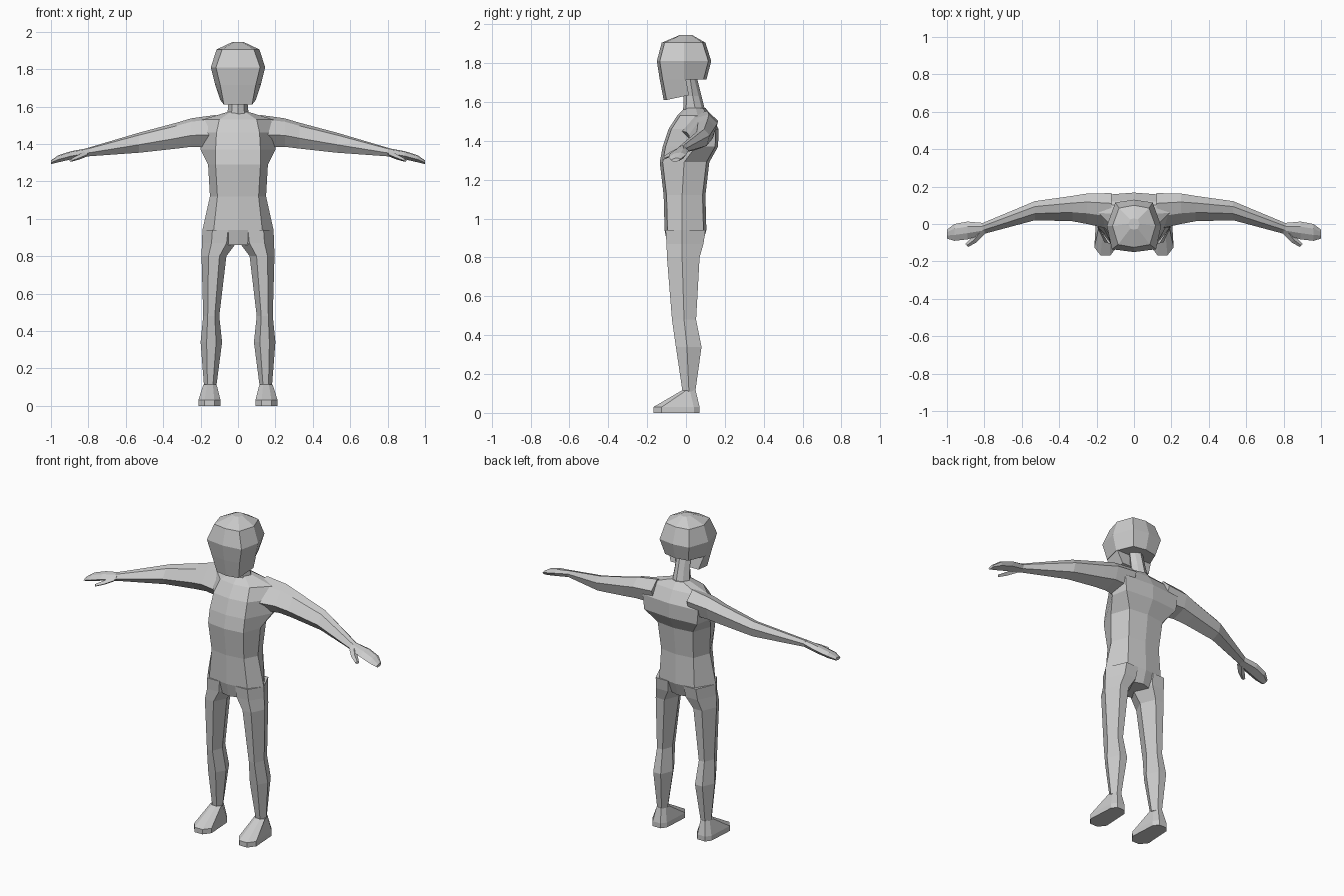
import bpy, bmesh

grey = bpy.data.materials.new("plain grey")
grey.diffuse_color = (0.6, 0.6, 0.6, 1)


def loft(name, rings, mirror=False, cap_start=True, cap_end=True):
    """Skin a list of equal-length point rings into one flat-shaded object."""
    bm = bmesh.new()
    loops = [[bm.verts.new(p) for p in ring] for ring in rings]
    n = len(loops[0])
    for a, b in zip(loops, loops[1:]):
        for i in range(n):
            j = (i + 1) % n
            bm.faces.new((a[i], a[j], b[j], b[i]))
    if cap_start:
        bm.faces.new(loops[0])
    if cap_end:
        bm.faces.new(loops[-1])
    bmesh.ops.recalc_face_normals(bm, faces=bm.faces[:])
    mesh = bpy.data.meshes.new(name)
    bm.to_mesh(mesh)
    bm.free()
    mesh.materials.append(grey)
    obj = bpy.data.objects.new(name, mesh)
    bpy.context.collection.objects.link(obj)
    if mirror:
        obj.modifiers.new("mirror", 'MIRROR').use_mirror_merge = False
    return obj


def body_ring(z, w, cw, yf, ym, yb, bw, inset=0.015):
    """Symmetric eight-sided ring: centre, corner and side points."""
    half = [(cw, yf + inset), (w, ym), (bw, yb - inset)]
    return ([(0, yf, z)] + [(x, y, z) for x, y in half] + [(0, yb, z)]
            + [(-x, y, z) for x, y in reversed(half)])


# Torso: height, half width, front corner, front, side line, back, back corner
loft("torso", [body_ring(*r) for r in (
    (0.86, 0.15, 0.05, -0.095, -0.02, 0.08, 0.05),
    (0.94, 0.19, 0.13, -0.11, -0.02, 0.105, 0.12),
    (1.12, 0.15, 0.11, -0.115, -0.02, 0.10, 0.11),
    (1.29, 0.16, 0.12, -0.135, -0.01, 0.12, 0.12),
    (1.37, 0.20, 0.12, -0.12, 0.05, 0.165, 0.18),
    (1.46, 0.21, 0.115, -0.09, 0.05, 0.168, 0.19),
    (1.53, 0.19, 0.10, -0.045, 0.06, 0.13, 0.17),
    (1.57, 0.06, 0.04, -0.005, 0.05, 0.10, 0.04))])

# Neck, leaning forward
loft("neck", [body_ring(*r) for r in (
    (1.55, 0.058, 0.035, -0.015, 0.05, 0.10, 0.035),
    (1.63, 0.05, 0.03, -0.012, 0.035, 0.08, 0.03),
    (1.73, 0.05, 0.03, -0.015, 0.02, 0.055, 0.03))])

# Skull
crown = [(x, y, z + 0.0) for x, y, z in body_ring(1.905, 0.115, 0.085, -0.125, -0.01, 0.10, 0.08)]
loft("skull", [
    body_ring(1.715, 0.122, 0.095, -0.135, -0.01, 0.105, 0.08),
    body_ring(1.81, 0.145, 0.118, -0.15, -0.01, 0.13, 0.10),
    crown,
    body_ring(1.945, 0.03, 0.02, -0.03, 0.0, 0.03, 0.02, 0.005)])


# Jaw block, hanging under the front of the skull
def jaw_ring(w, cw, yf, yb, zf, zb):
    return [(0, yf, zf), (cw, yf + 0.015, zf), (w, yb, zb), (-w, yb, zb), (-cw, yf + 0.015, zf)]


loft("jaw", [jaw_ring(0.122, 0.095, -0.135, 0.0, 1.716, 1.716),
             jaw_ring(0.095, 0.075, -0.115, 0.015, 1.61, 1.635)], cap_start=False)


# Arm: x, front, back, bottom, top
SECTION = ((0, 0.4), (0.35, 0.88), (0.72, 1), (1, 0.7), (0.85, 0.2), (0.3, 0))


def arm_ring(x, yf, yb, zb, zt):
    return [(x, yf + (yb - yf) * u, zb + (zt - zb) * v) for u, v in SECTION]


loft("arm", [arm_ring(*r) for r in (
    (0.12, -0.03, 0.165, 1.38, 1.555),
    (0.25, 0.0, 0.163, 1.385, 1.537),
    (0.33, 0.015, 0.15, 1.375, 1.513),
    (0.53, 0.02, 0.122, 1.353, 1.46),
    (0.81, -0.055, 0.005, 1.333, 1.377))], mirror=True)

# Mitten hand
loft("hand", [arm_ring(*r) for r in (
    (0.80, -0.055, 0.005, 1.333, 1.378),
    (0.89, -0.082, 0.013, 1.318, 1.362),
    (0.96, -0.09, 0.0, 1.302, 1.34),
    (1.0, -0.078, -0.03, 1.292, 1.312))], mirror=True)


# Thumb
def thumb_ring(x, y, z, r):
    return [(x - r, y - r, z), (x, y, z + r), (x + r, y + r, z), (x, y, z - r)]


loft("thumb", [thumb_ring(*r) for r in (
    (0.82, -0.04, 1.345, 0.018),
    (0.855, -0.085, 1.328, 0.013),
    (0.895, -0.115, 1.312, 0.008))], mirror=True)


# Leg: height, inner, outer, front, side line, back
def leg_ring(z, xi, xo, yf, ym, yb):
    a, b = xi + (xo - xi) * 0.28, xo - (xo - xi) * 0.28
    return [(xi, ym, z), (a, yf, z), (b, yf, z), (xo, ym, z), (b, yb, z), (a, yb, z)]


loft("leg", [leg_ring(*r) for r in (
    (0.94, 0.0, 0.19, -0.105, -0.02, 0.10),
    (0.87, 0.01, 0.193, -0.10, -0.02, 0.09),
    (0.80, 0.062, 0.195, -0.098, -0.02, 0.07),
    (0.48, 0.10, 0.186, -0.072, -0.01, 0.052),
    (0.34, 0.085, 0.20, -0.052, 0.005, 0.08),
    (0.11, 0.115, 0.182, -0.018, 0.015, 0.048))], mirror=True)


# Foot: wedge with a blunt toe
def foot_ring(z, xi, xo, toe, ball, heel):
    m = (xi + xo) / 2
    t = (xo - xi) * 0.22
    zt = z
    return [(m - t, toe, zt), (m + t, toe, zt), (xo, ball, z), (xo - 0.01, heel - 0.03, z),
            (m + t, heel, z), (m - t, heel, z), (xi + 0.01, heel - 0.03, z), (xi, ball, z)]


loft("foot", [foot_ring(*r) for r in (
    (0.0, 0.093, 0.212, -0.168, -0.125, 0.07),
    (0.03, 0.093, 0.212, -0.168, -0.125, 0.07),
    (0.115, 0.115, 0.185, -0.022, 0.0, 0.05))], mirror=True)
